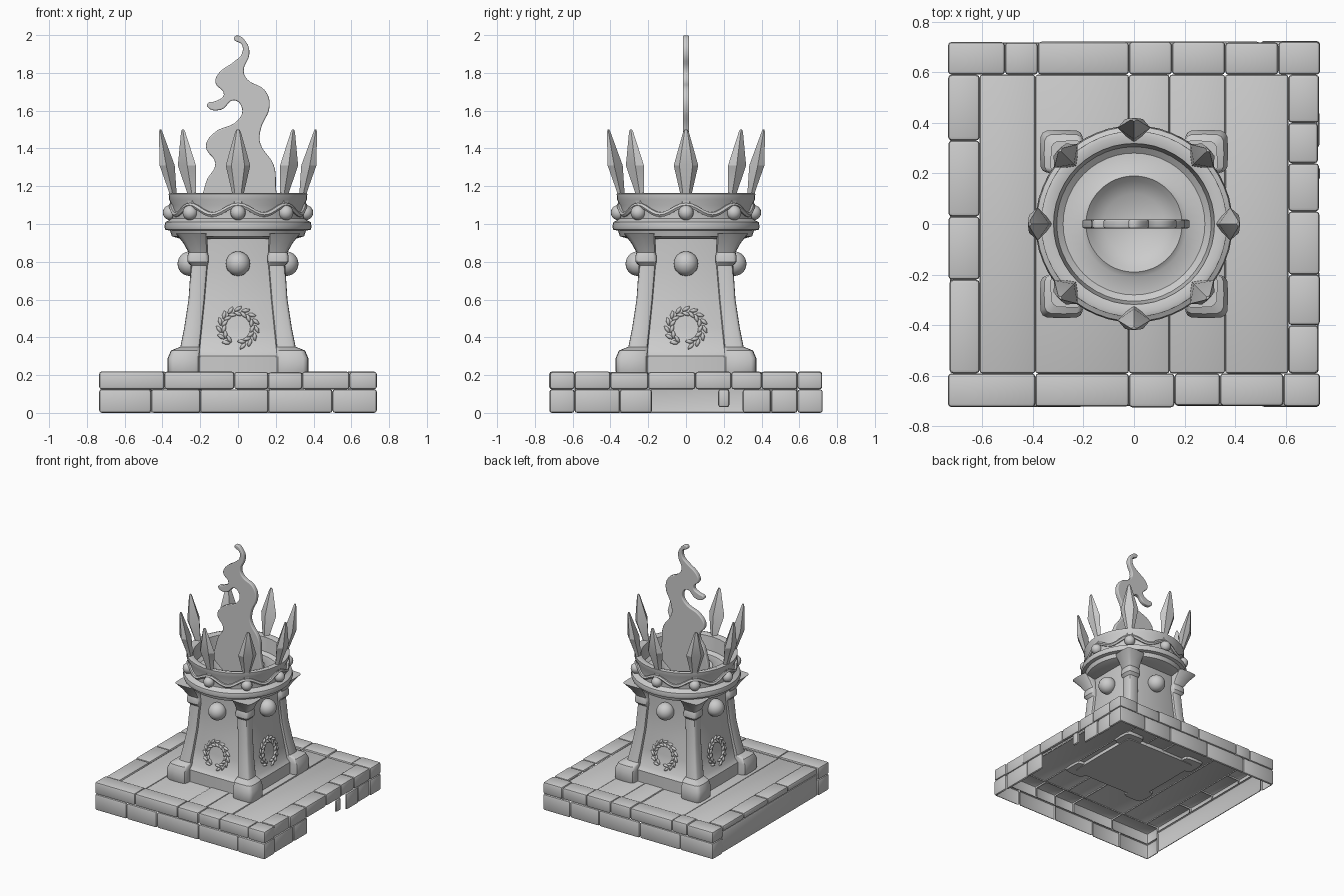
import bpy, bmesh, random
from math import pi, sin, cos, radians, copysign
from mathutils import Vector, Matrix

random.seed(4)
if "Cube" in bpy.data.objects:
    bpy.data.objects.remove(bpy.data.objects["Cube"])

stone_mat = bpy.data.materials.new("pale_grey_stone")
stone_mat.use_nodes = True
GREY = (0.6, 0.6, 0.6, 1)
stone_mat.diffuse_color = GREY
stone_mat.node_tree.nodes["Principled BSDF"].inputs["Base Color"].default_value = GREY
UP = Vector((0, 0, 1))


def smooth(obj, angle=35):
    bpy.ops.object.select_all(action='DESELECT')
    obj.select_set(True)
    bpy.context.view_layer.objects.active = obj
    bpy.ops.object.shade_smooth_by_angle(angle=radians(angle))


def finish(bm, name, closed=True, angle=35):
    if closed:
        bmesh.ops.recalc_face_normals(bm, faces=bm.faces)
    mesh = bpy.data.meshes.new(name)
    bm.to_mesh(mesh)
    bm.free()
    mesh.materials.append(stone_mat)
    obj = bpy.data.objects.new(name, mesh)
    bpy.context.collection.objects.link(obj)
    smooth(obj, angle)
    return obj


def loft(bm, rings):
    loops = [[bm.verts.new(p) for p in ring] for ring in rings]
    for a, b in zip(loops, loops[1:]):
        for i in range(len(a)):
            j = (i + 1) % len(a)
            bm.faces.new((a[i], a[j], b[j], b[i]))
    bm.faces.new(loops[0][::-1])
    bm.faces.new(loops[-1])


def ring(cx, cy, half, z, power=1.0, n=16):
    """Circle that becomes a rounded square as power drops."""
    def shape(v):
        return copysign(abs(v) ** power, v) if abs(v) > 1e-6 else 0
    angles = [2 * pi * i / n for i in range(n)]
    return [(cx + half * shape(cos(a)), cy + half * shape(sin(a)), z) for a in angles]


def turn(k, count):
    return Matrix.Rotation(2 * pi * k / count, 4, 'Z')


# Base: open-bottomed shell of worn stones
OUTER = (0.735, 0.725)
INNER = (0.61, 0.59)
SPLIT, TOP = 0.125, 0.22


def add_stone(target, lo, hi, keep, bevel=0.014):
    bm = bmesh.new()
    lo, hi = Vector(lo), Vector(hi)
    size = Matrix.Diagonal((hi - lo).to_4d())
    bmesh.ops.create_cube(bm, size=1, matrix=Matrix.Translation((lo + hi) / 2) @ size)
    bmesh.ops.bevel(bm, geom=bm.edges[:], offset=bevel, segments=2, profile=0.5, affect='EDGES')
    bm.normal_update()
    hidden = [f for f in bm.faces if all(f.normal.dot(d) < 0.2 for d in keep)]
    bmesh.ops.delete(bm, geom=hidden, context='FACES')
    temp = bpy.data.meshes.new("temp")
    bm.to_mesh(temp)
    bm.free()
    target.from_mesh(temp)
    bpy.data.meshes.remove(temp)


def course(target, cuts, axis, sign, z0, z1, top):
    for a, b in zip(cuts, cuts[1:]):
        edge = OUTER[1 - axis] - random.uniform(0, 0.008)
        near, far = sorted((sign * INNER[1 - axis], sign * edge))
        height = z1 - random.uniform(0, 0.006) * top
        out = Vector((0, sign, 0)) if axis == 0 else Vector((sign, 0, 0))
        keep = [out] + [UP] * top
        if axis == 0:
            lo, hi = (a, near, z0), (b, far, height)
            keep += [Vector((-1, 0, 0))] * (a < -0.7) + [Vector((1, 0, 0))] * (b > 0.7)
        else:
            lo, hi = (near, a, z0), (far, b, height)
        add_stone(target, lo, hi, keep)


W, D = OUTER[0], INNER[1]
bm = bmesh.new()
course(bm, (-W, -0.39, -0.02, 0.16, 0.34, 0.59, W), 0, -1, SPLIT, TOP, True)
course(bm, (-W, -0.46, -0.2, 0.16, 0.5, W), 0, -1, 0, SPLIT, False)
course(bm, (-W, -0.51, -0.38, -0.02, 0.15, 0.36, 0.57, W), 0, 1, SPLIT, TOP, True)
course(bm, (-W, -0.45, -0.1, 0.25, 0.5, W), 0, 1, 0, SPLIT, False)
course(bm, (-D, -0.4, -0.2, 0.05, 0.24, 0.4, D), 1, 1, SPLIT, TOP, True)
course(bm, (-D, -0.35, -0.18), 1, 1, 0, SPLIT, False)
course(bm, (0.3, 0.45, D), 1, 1, 0, SPLIT, False)
course(bm, (0.17, 0.23), 1, 1, 0.03, SPLIT, False)
course(bm, (-D, -0.22, 0.03, 0.33, D), 1, -1, 0.17, TOP, True)
course(bm, (-D, D), 1, -1, 0, 0.17, False)
finish(bm, "base_border_stones", closed=False)

# Paving planks inside the border
bm = bmesh.new()
planks = (-INNER[0], -0.39, -0.02, 0.14, 0.36, INNER[0])
for a, b in zip(planks, planks[1:]):
    add_stone(bm, (a, -D, 0.1), (b, D, 0.212 - random.uniform(0, 0.005)), [UP], 0.01)
finish(bm, "paving", closed=False)

# Tower body
bm = bmesh.new()
core = ((0.185, 0.31), (0.3, 0.31), (0.33, 0.282), (0.45, 0.265), (0.6, 0.243), (0.78, 0.232), (0.96, 0.24))
loft(bm, [ring(0, 0, h, z, 0.1) for z, h in core])
finish(bm, "tower_body")

# Flared corner pillars with round feet and capitals: height, inner, outer
pillar = ((0.19, 0.2, 0.36), (0.22, 0.2, 0.372), (0.29, 0.2, 0.372), (0.33, 0.2, 0.355), (0.35, 0.2, 0.305),
          (0.45, 0.19, 0.285), (0.6, 0.175, 0.262), (0.78, 0.16, 0.25), (0.8, 0.155, 0.268),
          (0.83, 0.155, 0.268), (0.85, 0.16, 0.262), (0.9, 0.16, 0.29), (0.95, 0.16, 0.33))
bm = bmesh.new()
for sx in (-1, 1):
    for sy in (-1, 1):
        loft(bm, [ring(sx * (a + b) / 2, sy * (a + b) / 2, (b - a) / 2, z, 0.4) for z, a, b in pillar])
finish(bm, "corner_pillars")

# Ball and leafy wreath on each tower face
balls, wreath = bmesh.new(), bmesh.new()
for k in range(4):
    spot = turn(k, 4) @ Matrix.Translation((0, -0.255, 0.79))
    bmesh.ops.create_uvsphere(balls, u_segments=24, v_segments=14, radius=0.065, matrix=spot)
    for i in range(14):
        a = radians(-75) + i * radians(330) / 14
        for radius, tilt in ((0.075, 0.4), (0.1, -0.5)):
            z = 0.45 + radius * sin(a)
            place = Matrix.Translation((radius * cos(a), -0.28 + 0.152 * (z - 0.35), z))
            leaf = Matrix.Rotation(-a - pi / 2 + tilt, 4, 'Y') @ Matrix.Diagonal((0.026, 0.014, 0.011, 1))
            bmesh.ops.create_icosphere(wreath, subdivisions=1, radius=1, matrix=turn(k, 4) @ place @ leaf)
finish(balls, "face_balls", angle=60)
finish(wreath, "wreath_reliefs", angle=60)

# Crown band with a fire bowl inside: radius, height
band = ((0.3, 0.92), (0.35, 0.935), (0.36, 0.965), (0.385, 0.97), (0.39, 0.985), (0.385, 1.01), (0.365, 1.02),
        (0.35, 1.03), (0.35, 1.1), (0.365, 1.13), (0.367, 1.16), (0.35, 1.165), (0.318, 1.155), (0.305, 1.05),
        (0.28, 1.03), (0.21, 1.035), (0.19, 1.05), (0.17, 1.03), (0.12, 0.99), (0.01, 0.98))
bm = bmesh.new()
loft(bm, [ring(0, 0, r, z, n=48) for r, z in band])
finish(bm, "crown_band")

# Crown spikes and gems
section = ((0.035, -0.035), (0.035, 0.035), (0, 0.065), (-0.045, 0), (0, -0.065))
levels = ((1.1, 0.342, 0.5), (1.17, 0.348, 0.5), (1.31, 0.38, 1), (1.485, 0.41, 0.24), (1.5, 0.411, 0.12))
spikes, gems = bmesh.new(), bmesh.new()
for k in range(8):
    loft(spikes, [[turn(k, 8) @ Vector((r + s * x, s * y, z)) for x, y in section] for z, r, s in levels])
    spot = turn(k, 8) @ Matrix.Translation((0.358, 0, 1.06))
    bmesh.ops.create_uvsphere(gems, u_segments=16, v_segments=10, radius=0.04, matrix=spot)
finish(spikes, "crown_spikes", angle=20)
finish(gems, "crown_gems", angle=60)


def curve_object(name, points, kind):
    data = bpy.data.curves.new(name, 'CURVE')
    spline = data.splines.new(kind)
    own = spline.bezier_points if kind == 'BEZIER' else spline.points
    own.add(len(points) - 1)
    for p, co in zip(own, points):
        if kind == 'BEZIER':
            p.co = co
            p.handle_left_type = p.handle_right_type = 'AUTO'
        else:
            p.co = (*co, 1)
    spline.use_cyclic_u = True
    data.materials.append(stone_mat)
    obj = bpy.data.objects.new(name, data)
    bpy.context.collection.objects.link(obj)
    return obj


def to_mesh(obj):
    bpy.ops.object.select_all(action='DESELECT')
    obj.select_set(True)
    bpy.context.view_layer.objects.active = obj
    bpy.ops.object.convert(target='MESH')
    smooth(bpy.context.view_layer.objects.active)


# Garland weaving between the gems
steps = [2 * pi * i / 96 for i in range(96)]
garland = curve_object("crown_garland", [(0.353 * cos(a), 0.353 * sin(a), 1.075 + 0.025 * cos(8 * a)) for a in steps], 'POLY')
garland.data.dimensions = '3D'
garland.data.bevel_depth = 0.014
garland.data.bevel_resolution = 1
to_mesh(garland)

# Flat curling plume of smoke
left_edge = ((-.17, .99), (-.17, 1.22), (-.12, 1.32), (-.17, 1.41), (-.13, 1.48), (0, 1.55), (.022, 1.61),
             (-.02, 1.655), (-.09, 1.605), (-.16, 1.618), (-.16, 1.638), (-.12, 1.65), (-.075, 1.685),
             (-.12, 1.75), (-.1, 1.8), (-.02, 1.86), (.02, 1.9), (.02, 1.95), (-.022, 1.98))
right_edge = ((-.01, 1.997), (.045, 1.96), (.06, 1.9), (.03, 1.81), (.05, 1.765), (.14, 1.71), (.168, 1.63),
              (.12, 1.5), (.117, 1.43), (.19, 1.31), (.2, 1.2), (.19, .99))
plume = curve_object("smoke_plume", [(x, z, 0) for x, z in left_edge + right_edge], 'BEZIER')
plume.data.dimensions = '2D'
plume.data.fill_mode = 'BOTH'
plume.data.resolution_u = 5
plume.data.extrude = 0.01
plume.data.bevel_depth = 0.007
plume.data.offset = -0.007
plume.rotation_euler = (pi / 2, 0, 0)
to_mesh(plume)
